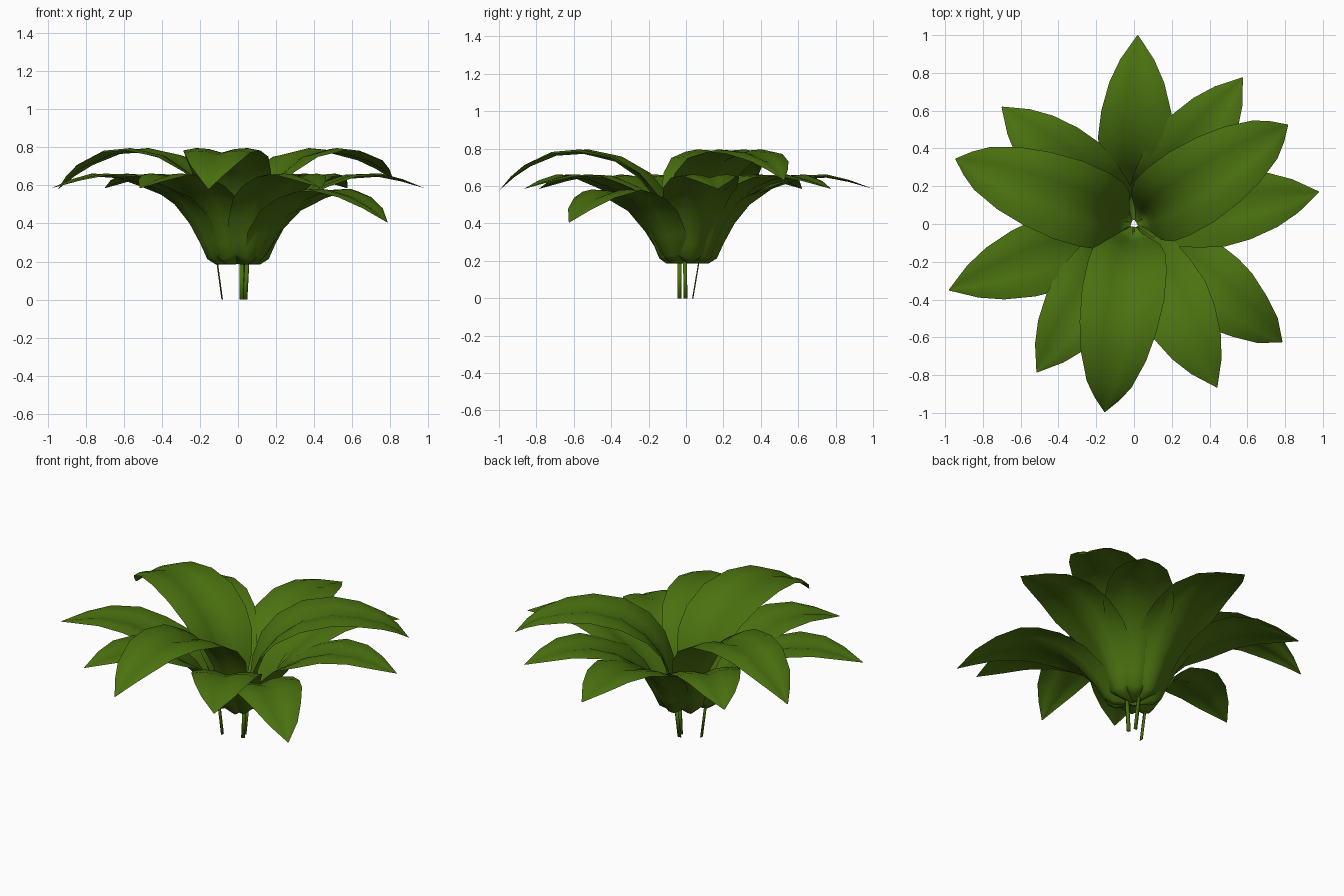
import bpy, bmesh, math
from mathutils import Vector

if "Cube" in bpy.data.objects:
    bpy.data.objects.remove(bpy.data.objects["Cube"])

green = bpy.data.materials.new("leaf green")
green.diffuse_color = (0.07, 0.168, 0.005, 1)
green.use_nodes = True
green.node_tree.nodes["Principled BSDF"].inputs["Base Color"].default_value = green.diffuse_color

# leaf midline profiles: (radius, height, half width)
HIGH = [(.015, .187, .012), (.055, .2, .05), (.09, .28, .1), (.12, .42, .15), (.17, .54, .19),
        (.25, .64, .21), (.38, .73, .22), (.55, .772, .205), (.7, .762, .175), (.85, .7, .12),
        (.93, .645, .065), (1.0, .58, .002)]
MID = [(.02, .185, .008), (.12, .185, .06), (.165, .213, .1), (.2, .29, .13), (.26, .4, .155),
       (.34, .5, .18), (.46, .585, .2), (.6, .635, .185), (.75, .645, .145), (.87, .622, .09),
       (1.0, .585, .002)]
LOW = [(.02, .185, .008), (.12, .185, .06), (.17, .22, .1), (.23, .32, .14), (.32, .43, .17),
       (.43, .515, .2), (.55, .555, .2), (.65, .56, .185), (.78, .53, .14), (.9, .475, .085),
       (1.0, .405, .002)]


def finish(name, bm):
    me = bpy.data.meshes.new(name)
    bm.to_mesh(me)
    bm.free()
    me.materials.append(green)
    for p in me.polygons:
        p.use_smooth = True
    bpy.context.collection.objects.link(bpy.data.objects.new(name, me))


def leaf(name, tip, profile, fold, lift=0):
    """Lofted blade: channelled near the base, shallow gull-wing section outside."""
    bm = bmesh.new()
    length = math.hypot(*tip)
    out = Vector((tip[0] / length, tip[1] / length, 0))
    side = Vector((-out.y, out.x, 0))
    up = Vector((0, 0, 1))
    # lift raises the outer end of a leaf that droops less
    pts = [out * (r * length) + up * (z + lift * max(0, (r - .7) / .3)) for r, z, w in profile]
    rows = []
    for i, (r, z, w) in enumerate(profile):
        t = (pts[min(i + 1, len(pts) - 1)] - pts[max(i - 1, 0)]).normalized()
        n = t.cross(side)
        curl = max(0, fold * (1 - r / .45))
        row = []
        for k in range(-3, 4):
            u = k / 3
            off = w * (curl * u * u + .12 * math.sin(math.pi * abs(u) * .85))
            row.append(bm.verts.new(pts[i] + side * (u * w) + n * off))
        rows.append(row)
    for a, b in zip(rows, rows[1:]):
        for k in range(6):
            bm.faces.new((a[k], b[k], b[k + 1], a[k + 1]))
    finish(name, bm)


def stalk(name, foot, top, rx, ry):
    """Flattened leaf stem from the ground to the rosette."""
    bm = bmesh.new()
    ring = [(math.cos(k * math.tau / 6) * rx, math.sin(k * math.tau / 6) * ry) for k in range(6)]
    lo = [bm.verts.new((foot[0] + x, foot[1] + y, 0)) for x, y in ring]
    hi = [bm.verts.new((top[0] + x, top[1] + y, .2)) for x, y in ring]
    for k in range(6):
        j = (k + 1) % 6
        bm.faces.new((lo[k], lo[j], hi[j], hi[k]))
    bm.faces.new(lo[::-1])
    bm.faces.new(hi)
    finish(name, bm)


# three tall inner leaves
leaf("inner_leaf_right", (.815, .525), HIGH, .3, .05)
leaf("inner_leaf_front", (-.155, -.995), HIGH, .3)
leaf("inner_leaf_left", (-.945, .345), HIGH, .3)
# spreading outer leaves
for i, tip in enumerate([(.02, 1.0), (.575, .775), (.98, .17), (.44, -.865),
                         (-.515, -.785), (-.98, -.35), (-.7, .62)]):
    leaf(f"outer_leaf_{i + 1}", tip, MID, .85)
# one drooping leaf
leaf("drooping_leaf", (.785, -.625), LOW, .85)

# thin flattened stalks
stalk("stalk_1", (-.083, -.035), (-.11, -.035), .004, .013)
stalk("stalk_2", (.02, .036), (.02, .07), .013, .004)
stalk("stalk_3", (.037, -.003), (.048, -.005), .012, .012)
